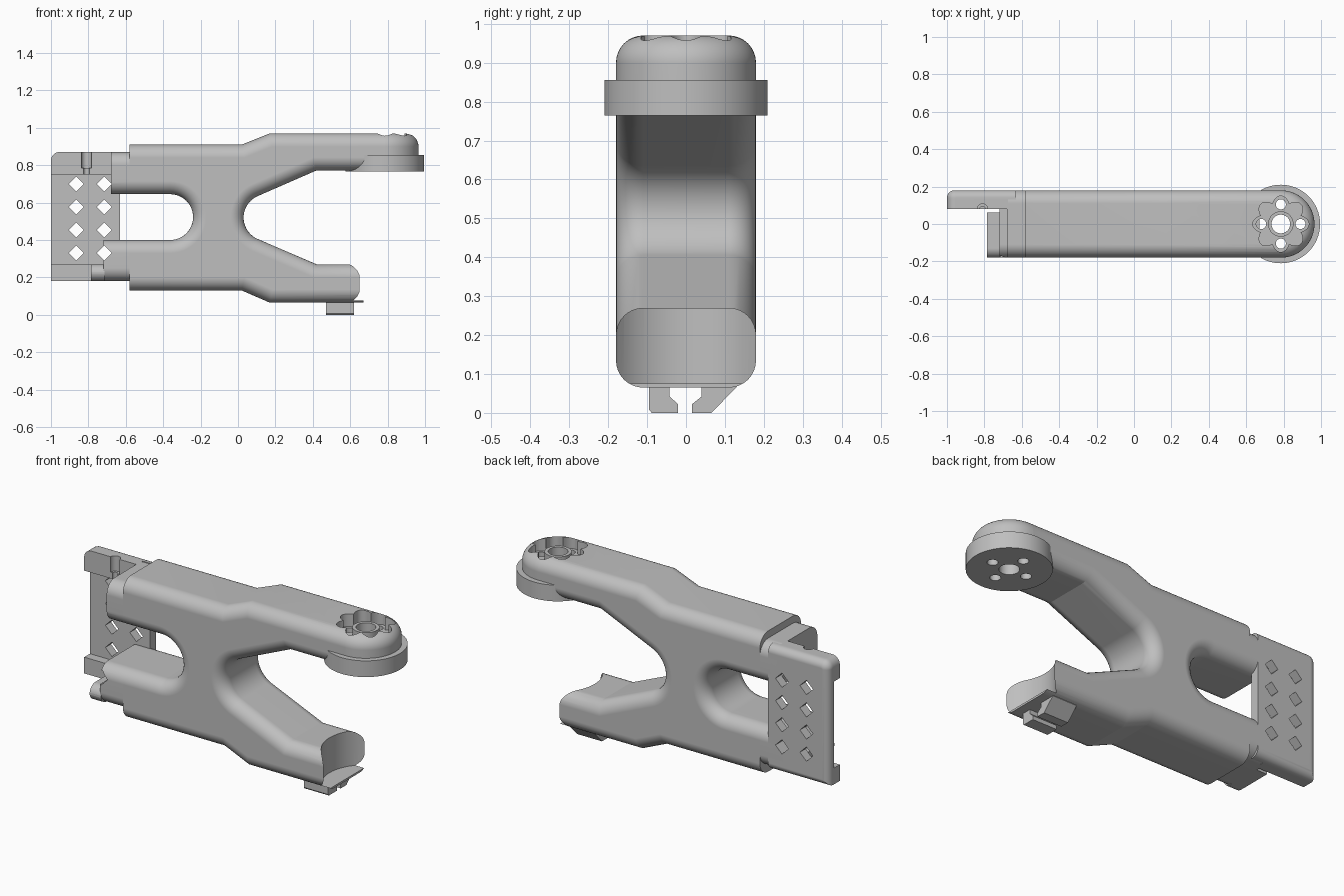
import bpy, bmesh
from math import radians, cos, sin, pi
from mathutils import Vector

cube = bpy.data.objects.get("Cube")
if cube:
    bpy.data.objects.remove(cube, do_unlink=True)

grey = bpy.data.materials.new("plain grey")
grey.use_nodes = True
COLOR = (0.52, 0.52, 0.52, 1)
grey.diffuse_color = COLOR
grey.node_tree.nodes["Principled BSDF"].inputs["Base Color"].default_value = COLOR

PLACE = {"x": lambda u, v, t: (t, u, v),
         "y": lambda u, v, t: (u, t, v),
         "z": lambda u, v, t: (u, v, t)}


def arc(cx, cy, r, a0, a1, n=16):
    angles = [radians(a0 + (a1 - a0) * i / n) for i in range(n + 1)]
    return [(cx + r * cos(a), cy + r * sin(a)) for a in angles]


def circle(cx, cy, r, n=48):
    return arc(cx, cy, r, 0, 360, n)[:-1]


def rect(u0, u1, v0, v1):
    return [(u0, v0), (u1, v0), (u1, v1), (u0, v1)]


def inset(pts, d, open_u):
    """Shrink a counter-clockwise outline, leaving edges on open_u in place."""
    pts = [Vector(p) for p in pts]
    lines = []
    for i, p in enumerate(pts):
        q = pts[(i + 1) % len(pts)]
        e = (q - p).normalized()
        fixed = any(abs(p.x - u) + abs(q.x - u) < 1e-5 for u in open_u)
        lines.append((Vector((-e.y, e.x)), 0 if fixed else d))
    out = []
    for i, p in enumerate(pts):
        (n1, d1), (n2, d2) = lines[i - 1], lines[i]
        det = n1.x * n2.y - n1.y * n2.x
        if abs(det) < 1e-5:
            out.append(p + n1 * d1)
        else:
            out.append(p + Vector(((d1 * n2.y - d2 * n1.y) / det,
                                   (n1.x * d2 - n2.x * d1) / det)))
    return out


def solid(name, pts, lo, hi, axis, r_lo=0, r_hi=0, open_u=(), steps=8):
    """Extrude an outline along an axis with optional rounded rims."""
    quarter = [i * pi / 2 / steps for i in range(steps + 1)]
    layers = [(lo + r_lo * (1 - sin(a)), r_lo * (1 - cos(a))) for a in reversed(quarter)] if r_lo else [(lo, 0)]
    layers += [(hi - r_hi * (1 - sin(a)), r_hi * (1 - cos(a))) for a in quarter] if r_hi else [(hi, 0)]
    bm = bmesh.new()
    rings = [[bm.verts.new(PLACE[axis](p[0], p[1], t)) for p in inset(pts, d, open_u)]
             for t, d in layers]
    for a, b in zip(rings, rings[1:]):
        for i in range(len(a)):
            j = (i + 1) % len(a)
            bm.faces.new((a[i], a[j], b[j], b[i]))
    bm.faces.new(rings[0])
    bm.faces.new(rings[-1])
    bmesh.ops.recalc_face_normals(bm, faces=bm.faces)
    mesh = bpy.data.meshes.new(name)
    bm.to_mesh(mesh)
    bm.free()
    mesh.materials.append(grey)
    ob = bpy.data.objects.new(name, mesh)
    bpy.context.collection.objects.link(ob)
    return ob


def activate(ob):
    bpy.ops.object.select_all(action="DESELECT")
    ob.select_set(True)
    bpy.context.view_layer.objects.active = ob


def cut(targets, cutters):
    for ob in targets:
        activate(ob)
        for c in cutters:
            mod = ob.modifiers.new("cut", "BOOLEAN")
            mod.operation, mod.solver, mod.object = "DIFFERENCE", "EXACT", c
            bpy.ops.object.modifier_apply(modifier=mod.name)
    for c in cutters:
        bpy.data.objects.remove(c, do_unlink=True)


HUB = 0.785     # x of the round arm end
W = 0.18        # half width of the frame
R = 0.07        # rim rounding

# Main frame: forked outline with soft rims
outline = [(-0.58, 0.13), (0.02, 0.13), (0.17, 0.065), (0.67, 0.065), (0.67, 0.27), (0.42, 0.27)]
outline += arc(0.155, 0.52, 0.125, 246, 114, 20)
outline += [(0.42, 0.772), (HUB, 0.772), (HUB, 0.97), (0.17, 0.97), (0.02, 0.91),
            (-0.58, 0.91), (-0.58, 0.645)]
outline += arc(-0.3625, 0.5225, 0.1225, 90, -90, 24)
outline += [(-0.58, 0.40)]
frame = solid("main_frame", outline, -W, W, "y", R, R, (-0.58, HUB, 0.67))

# Round end of the upper arm, its collar and the boss in the pocket
cap = solid("upper_arm_end", arc(HUB, 0, W, -90, 90, 32), 0.78, 0.97, "z", 0, R, (HUB,))
collar = solid("collar", circle(HUB, 0, 0.21, 64), 0.765, 0.855, "z")
boss = solid("pocket_boss", circle(HUB, 0, 0.068), 0.89, 0.945, "z")

# Scalloped pocket and screw holes
petals = []
for i in range(128):
    a = 2 * pi * i / 128
    r = 0.115 + 0.035 * abs(cos(4 * a))
    petals.append((HUB + r * cos(a), r * sin(a)))
cut([frame, cap], [solid("pocket_cutter", petals, 0.90, 1.1, "z")])
holes = [solid("hole_cutter", circle(HUB, 0, 0.05), 0.7, 1.1, "z")]
for i in range(4):
    a = i * pi / 2
    holes.append(solid("hole_cutter", circle(HUB + 0.105 * cos(a), 0.105 * sin(a), 0.027, 24), 0.7, 1.1, "z"))
cut([frame, cap, collar, boss], holes)

# Hollow at the tip of the lower arm, leaving a thin lip
cut([frame], [solid("hollow_cutter", circle(HUB, 0, 0.225, 64), 0.076, 0.6, "z")])

# Clip hooks under the lower arm
hook_a = [(-0.095, 0.075), (-0.095, 0.008), (-0.088, 0), (-0.02, 0), (-0.02, 0.022), (-0.042, 0.042), (-0.042, 0.075)]
hook_b = [(0.015, 0), (0.065, 0), (0.13, 0.066), (0.13, 0.075), (0.04, 0.075), (0.04, 0.042), (0.015, 0.022)]
hooks = [solid("clip_hook_front", hook_a, 0.47, 0.62, "x"),
         solid("clip_hook_back", hook_b, 0.47, 0.62, "x")]

# Stepped-down cores behind the frame
upper_core = solid("upper_core", rect(-0.68, -0.58, 0.645, 0.87), -W, W, "y", R, R, (-0.68, -0.58))
lower_core = solid("lower_core", rect(-0.72, -0.58, 0.18, 0.40), -W, W, "y", R, R, (-0.72, -0.58))
ledge = solid("lower_ledge", rect(-0.785, -0.715, 0.18, 0.27), -W, 0.062, "y", 0.05, 0, (-0.785, -0.715))

# Mounting plate: thin panel with a thick rail at top and bottom
corner = arc(-0.955, 0.825, 0.045, 90, 180, 8)
panel = solid("mount_panel", [(-1, 0.18), (-0.63, 0.18), (-0.63, 0.87)] + corner, 0.13, W, "y", 0, 0.04, (-0.63,))
top_rail = solid("top_rail", [(-1, 0.75), (-0.675, 0.75), (-0.675, 0.87)] + corner, 0.08, 0.135, "y")
low_rail = solid("bottom_rail", rect(-1, -0.70, 0.18, 0.27), 0.08, 0.135, "y")

# Diamond windows and the pin groove
diamonds = [solid("diamond_cutter", circle(x, z, 0.04, 4), -0.3, 0.3, "y")
            for x in (-0.865, -0.715) for z in (0.33, 0.453, 0.576, 0.70)]
cut([panel, upper_core, lower_core], diamonds)
cut([top_rail], [solid("groove_cutter", circle(-0.81, 0.08, 0.028, 24), 0.785, 0.95, "z"),
                 solid("groove_cutter", circle(-0.81, 0.08, 0.015, 24), 0.7, 0.79, "z")])

# Smooth shading with crisp edges
for ob in [frame, cap, collar, boss, upper_core, lower_core, ledge, panel, top_rail, low_rail] + hooks:
    activate(ob)
    bpy.ops.object.shade_smooth_by_angle(angle=radians(22))
    weighted = ob.modifiers.new("weighted normals", "WEIGHTED_NORMAL")
    weighted.keep_sharp = True
